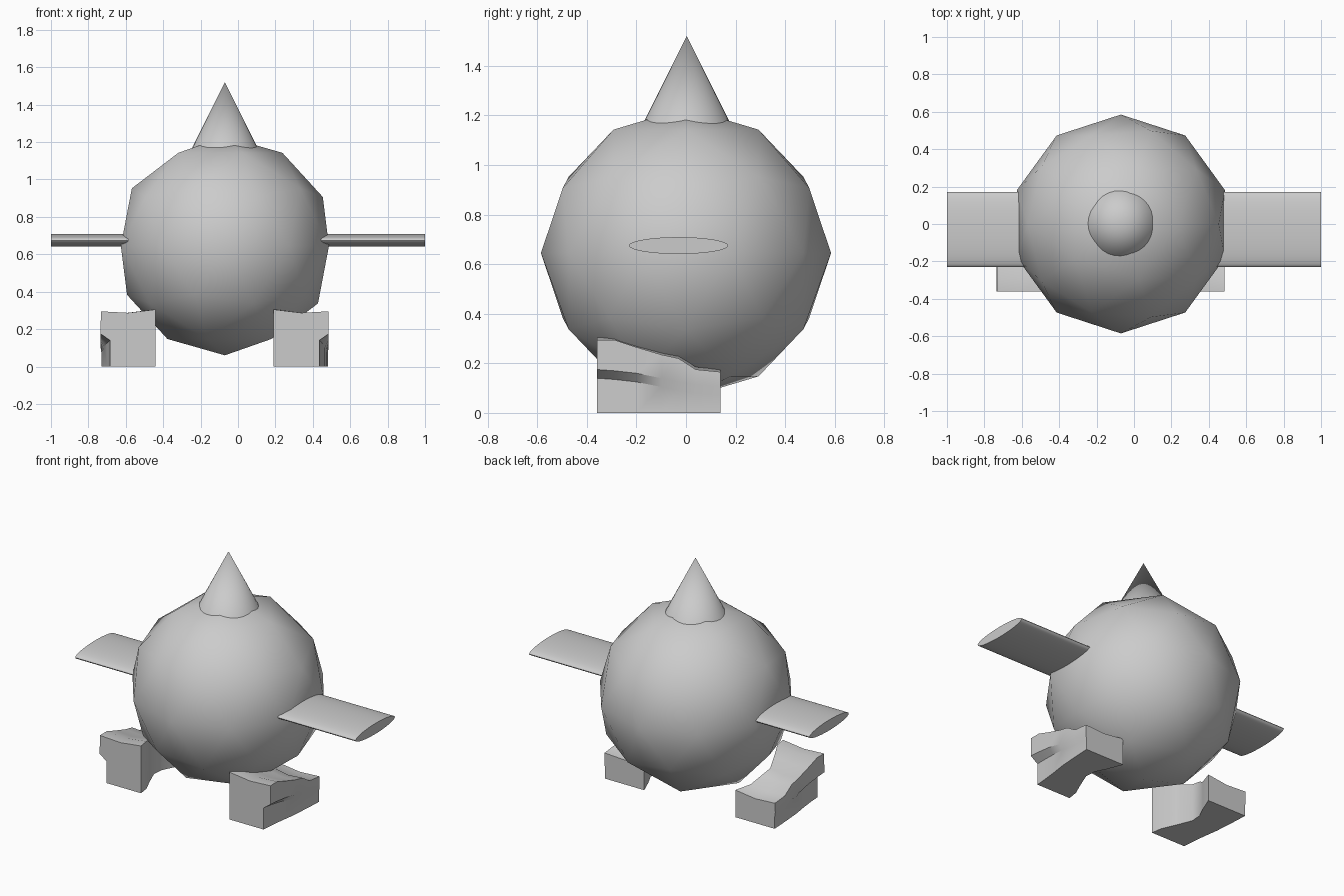
import bpy, bmesh, math

if "Cube" in bpy.data.objects:
    bpy.data.objects.remove(bpy.data.objects["Cube"])

def smooth(ob, angle=30):
    bpy.ops.object.select_all(action='DESELECT')
    ob.select_set(True)
    bpy.context.view_layer.objects.active = ob
    bpy.ops.object.shade_smooth_by_angle(angle=math.radians(angle))

# Body: low-poly ball with smooth shading
bpy.ops.mesh.primitive_ico_sphere_add(subdivisions=2, radius=0.585, location=(-0.07, 0, 0.645))
body = bpy.context.object
body.name = "body"
bpy.ops.object.shade_smooth()

# Pointed hat sunk into the top of the body
bpy.ops.mesh.primitive_cone_add(vertices=32, radius1=0.205, depth=0.41, location=(-0.07, 0.003, 1.52 - 0.205))
hat = bpy.context.object
hat.name = "pointed_hat"
smooth(hat)

# Flat elliptical bar forming both wings
bpy.ops.mesh.primitive_cylinder_add(vertices=32, radius=1, depth=2, location=(0, -0.03, 0.675),
                                    rotation=(0, math.pi / 2, 0))
wings = bpy.context.object
wings.name = "wings"
wings.scale = (0.034, 0.2, 1)
bpy.ops.object.transform_apply(location=False, rotation=True, scale=True)
smooth(wings, 60)

# Feet: lofted rough blocks with a pinched inner side and a grooved outer side
# station: y, inner x, outer bottom x, top z, groove z
STATIONS = [
    (-0.36, 0.315, 0.56, 0.295, 0.16),
    (-0.29, 0.325, 0.565, 0.295, 0.155),
    (-0.20, 0.365, 0.575, 0.265, 0.145),
    (-0.10, 0.405, 0.59, 0.235, 0.125),
    (-0.03, 0.40, 0.595, 0.22, 0.11),
    (0.04, 0.365, 0.60, 0.175, 0.10),
    (0.14, 0.325, 0.605, 0.165, 0.09),
]

def make_foot(name, side):
    bm = bmesh.new()
    rings = []
    for y, xin, xob, zt, zg in STATIONS:
        section = [(xin, 0), (xob, 0), (xob, zg - 0.02), (0.61, zg + 0.015), (0.608, zt),
                   ((xin + 0.61) / 2, zt - 0.008), (xin, zt + 0.01)]
        rings.append([bm.verts.new((-0.125 + side * x, y, z)) for x, z in section])
    n = len(rings[0])
    for a, b in zip(rings, rings[1:]):
        for i in range(n):
            j = (i + 1) % n
            bm.faces.new((a[i], a[j], b[j], b[i]))
    bm.faces.new(rings[0])
    bm.faces.new(rings[-1])
    bmesh.ops.recalc_face_normals(bm, faces=bm.faces)
    mesh = bpy.data.meshes.new(name)
    bm.to_mesh(mesh)
    bm.free()
    ob = bpy.data.objects.new(name, mesh)
    bpy.context.collection.objects.link(ob)
    smooth(ob)

make_foot("right_foot", 1)
make_foot("left_foot", -1)
